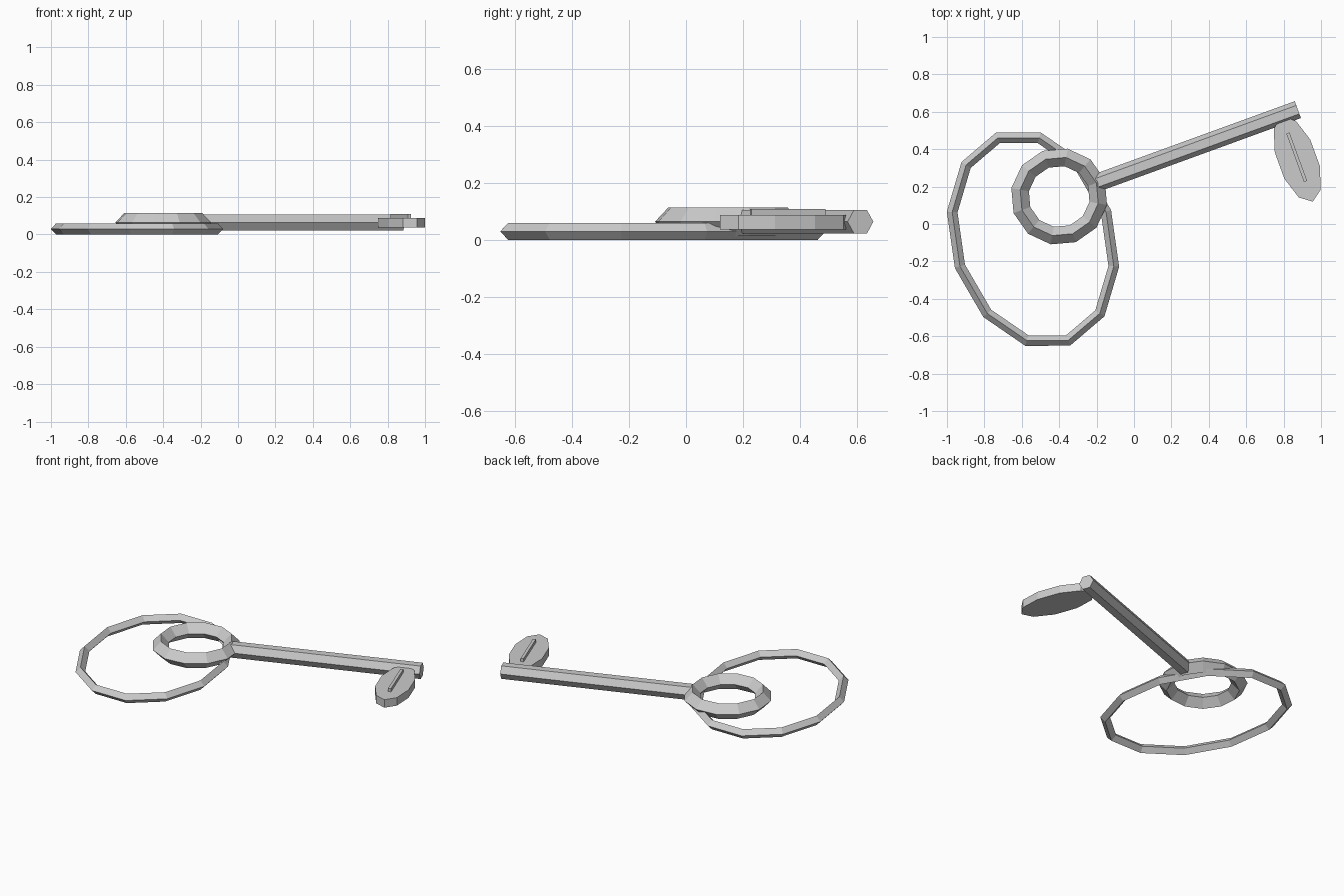
import bpy, bmesh, math
from mathutils import Vector, Matrix

if "Cube" in bpy.data.objects:
    bpy.data.objects.remove(bpy.data.objects["Cube"])

metal = bpy.data.materials.new("grey metal")
metal.diffuse_color = (0.6, 0.6, 0.6, 1)
metal.use_nodes = True
metal.node_tree.nodes["Principled BSDF"].inputs["Base Color"].default_value = metal.diffuse_color

TILT = math.radians(20)                      # direction of the key shaft
ALONG = Vector((math.cos(TILT), math.sin(TILT), 0))
BOW = Vector((-0.40, 0.147, 0.064))          # centre of the key's bow


def finish(name, bm):
    bmesh.ops.recalc_face_normals(bm, faces=bm.faces)
    mesh = bpy.data.meshes.new(name)
    bm.to_mesh(mesh)
    bm.free()
    mesh.materials.append(metal)
    obj = bpy.data.objects.new(name, mesh)
    bpy.context.collection.objects.link(obj)
    return obj


def diamond_loop(name, path, half_w, half_h):
    """Sweep a four-sided diamond section around a closed flat path."""
    bm = bmesh.new()
    n = len(path)
    centre = sum(path, Vector()) / n
    up = Vector((0, 0, half_h))
    rings = []
    for i, p in enumerate(path):
        a = (p - path[i - 1]).normalized()
        b = (path[(i + 1) % n] - p).normalized()
        t = (a + b).normalized()
        out = Vector((t.y, -t.x, 0)) / t.dot(b)   # mitred offset
        if out.dot(p - centre) < 0:
            out = -out
        rings.append([bm.verts.new(q) for q in
                      (p + out * half_w, p + up, p - out * half_w, p - up)])
    for i in range(n):
        r, s = rings[i], rings[(i + 1) % n]
        for k in range(4):
            m = (k + 1) % 4
            bm.faces.new((r[k], s[k], s[m], r[m]))
    return finish(name, bm)


def ellipse(centre, a, b, n):
    return [centre + a * math.cos(2 * math.pi * k / n) + b * math.sin(2 * math.pi * k / n)
            for k in range(n)]


def prism(name, outline, depth):
    """Extrude a closed outline along a vector."""
    bm = bmesh.new()
    face = bm.faces.new([bm.verts.new(p) for p in outline])
    ext = bmesh.ops.extrude_face_region(bm, geom=[face])
    moved = [v for v in ext["geom"] if isinstance(v, bmesh.types.BMVert)]
    bmesh.ops.translate(bm, verts=moved, vec=depth)
    # restore the starting cap if the extrusion consumed it
    bmesh.ops.holes_fill(bm, edges=[e for e in bm.edges if e.is_boundary], sides=0)
    return finish(name, bm)


# Large oval key ring, twelve sides
mid = ellipse(Vector((-0.54, -0.081, 0.03)),
              Vector((-0.432, 0.145, 0)), Vector((0.033, 0.542, 0)), 12)
diamond_loop("key_ring", mid, 0.028, 0.03)

# Round bow of the key, twelve sides
side = Vector((-ALONG.y, ALONG.x, 0))
diamond_loop("bow", ellipse(BOW, ALONG * 0.212, side * 0.212, 12), 0.046, 0.05)

# Hexagonal shaft
up = Vector((0, 0, 1))
start = BOW + ALONG * 0.205
prism("shaft", ellipse(start, side * 0.048, up * 0.048, 6), ALONG * 1.153)

# Flat ten-sided bit hanging off the shaft end
BIT = Vector((0.873, 0.347, 0.037))
prism("bit", ellipse(BIT, -side * 0.242, ALONG * 0.106, 10), up * 0.051)

# Thin raised rib on the bit
rib = BIT + Vector((-0.003, 0.01, 0.045))
corners = [rib + side * (0.138 * s) + ALONG * (0.009 * t)
           for s, t in ((-1, -1), (-1, 1), (1, 1), (1, -1))]
prism("bit_rib", corners, up * 0.027)
